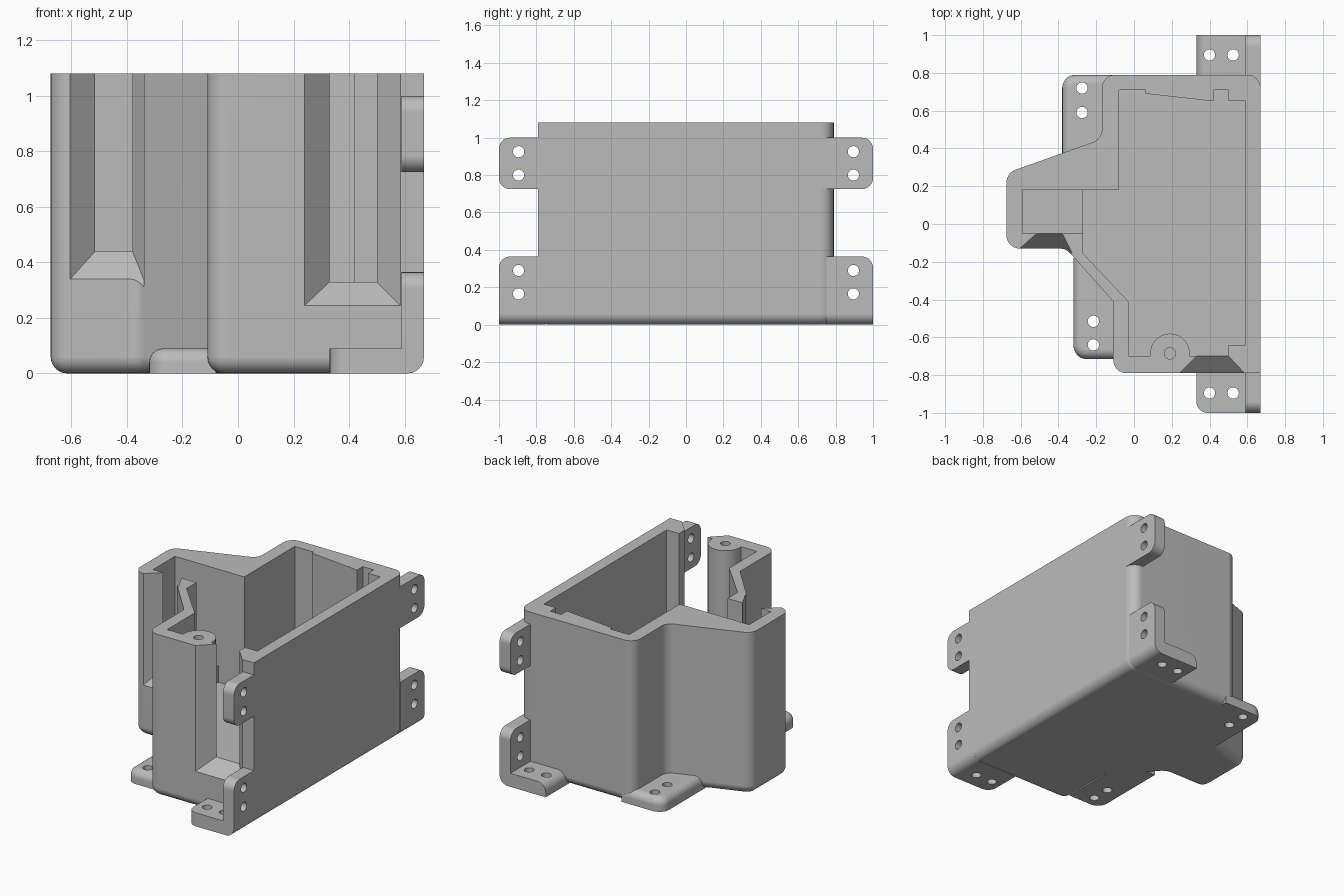
import bpy, bmesh, math
from mathutils import Vector

cube = bpy.data.objects.get("Cube")
if cube:
    bpy.data.objects.remove(cube, do_unlink=True)

HEIGHT, FLOOR, LEDGE, TAB = 1.08, 0.33, 0.44, 0.09

grey = bpy.data.materials.new("plain grey")
grey.use_nodes = True
COLOUR = (0.5, 0.5, 0.5, 1)
grey.diffuse_color = COLOUR
grey.node_tree.nodes["Principled BSDF"].inputs["Base Color"].default_value = COLOUR


def outline(points, steps=8):
    """Turn (x, y, radius) corners into a polygon with filleted corners."""
    result = []
    for i, (x, y, r) in enumerate(points):
        p = Vector((x, y))
        if not r:
            result.append(p)
            continue
        a = (Vector(points[i - 1][:2]) - p).normalized()
        b = (Vector(points[(i + 1) % len(points)][:2]) - p).normalized()
        half = a.angle(b) / 2
        centre = p + (a + b).normalized() * (r / math.sin(half))
        reach = r / math.tan(half)
        u, v = p + a * reach - centre, p + b * reach - centre
        sweep = u.angle(v)
        for k in range(steps + 1):
            t = k / steps
            result.append(centre + (u * math.sin((1 - t) * sweep) + v * math.sin(t * sweep)) / math.sin(sweep))
    return result


def make(name, bm):
    bmesh.ops.recalc_face_normals(bm, faces=bm.faces)
    mesh = bpy.data.meshes.new(name)
    bm.to_mesh(mesh)
    bm.free()
    ob = bpy.data.objects.new(name, mesh)
    bpy.context.collection.objects.link(ob)
    mesh.materials.append(grey)
    return ob


def prism(name, pts, lo, hi, axis="z", soften=None, radius=0.0):
    """Extrude a polygon along an axis; soften picks edges to round."""
    place = {"z": lambda p, h: (p[0], p[1], h),
             "y": lambda p, h: (p[0], h, p[1]),
             "x": lambda p, h: (h, p[0], p[1])}[axis]
    bm = bmesh.new()
    low = [bm.verts.new(place(p, lo)) for p in pts]
    high = [bm.verts.new(place(p, hi)) for p in pts]
    bm.faces.new(low)
    bm.faces.new(high)
    for i in range(len(pts)):
        bm.faces.new((low[i - 1], low[i], high[i], high[i - 1]))
    bmesh.ops.recalc_face_normals(bm, faces=bm.faces)
    if soften:
        edges = [e for e in bm.edges if all(soften(v.co) for v in e.verts)]
        bmesh.ops.bevel(bm, geom=edges, offset=radius, segments=6, profile=0.5, affect="EDGES")
    return make(name, bm)


def box(name, x0, x1, y0, y1, z0, z1):
    return prism(name, [(x0, y0), (x1, y0), (x1, y1), (x0, y1)], z0, z1)


def flared_slot(name, inner, outer, far):
    """Slot open at the top, widening from inner to outer (x0, x1, y, z)."""
    bm = bmesh.new()
    for t in (-0.1, far):
        x0, x1, y, z = [a + (b - a) * t for a, b in zip(inner, outer)]
        for x in (x0, x1):
            for h in (z, HEIGHT + 0.2):
                bm.verts.new((x, y, h))
    bmesh.ops.convex_hull(bm, input=bm.verts)
    return make(name, bm)


def drill(name, a, b, lo, hi, axis="z", r=0.03):
    circle = [(a + r * math.cos(k * math.tau / 24), b + r * math.sin(k * math.tau / 24)) for k in range(24)]
    return prism(name, circle, lo, hi, axis)


def finish(ob, cutters):
    """Subtract the cutters, then shade smooth with sharp creases."""
    bpy.ops.object.select_all(action="DESELECT")
    bpy.context.view_layer.objects.active = ob
    ob.select_set(True)
    for cutter in cutters:
        cutter.hide_render = True
        mod = ob.modifiers.new("cut", "BOOLEAN")
        mod.operation, mod.solver, mod.object = "DIFFERENCE", "EXACT", cutter
        bpy.ops.object.modifier_apply(modifier=mod.name)
        bpy.data.objects.remove(cutter, do_unlink=True)
    bpy.ops.object.shade_smooth_by_angle(angle=math.radians(30))
    ob.modifiers.new("flat_normals", "WEIGHTED_NORMAL").keep_sharp = True


# Housing shell
R = 0.07
shell = outline([(0.67, 0.79, R), (-0.17, 0.79, R), (-0.17, 0.45, R), (-0.675, 0.27, R),
                 (-0.675, -0.13, R), (-0.36, -0.13, R), (-0.11, -0.41, 0), (-0.11, -0.79, R),
                 (0.67, -0.79, 0)])
housing = prism("housing", shell, 0, HEIGHT, soften=lambda c: c.z < 0.001, radius=0.06)

# Main cavity, going round the screw post
post_x, post_y, post_r = 0.19, -0.685, 0.105
arc = [(post_x + post_r * math.cos(math.radians(a)), post_y + post_r * math.sin(math.radians(a)))
       for a in range(-8, 189, 14)]
cavity_outline = [(-0.08, 0.71), (0.06, 0.71), (0.06, 0.69), (0.42, 0.65), (0.42, 0.71), (0.5, 0.71),
                  (0.5, 0.65), (0.59, 0.65), (0.59, -0.64), (0.5, -0.64), (0.5, -0.70)] + arc + [
                  (-0.03, -0.70), (-0.03, -0.41), (-0.27, -0.155), (-0.27, 0.18), (-0.08, 0.18)]
finish(housing, [
    prism("cavity", cavity_outline, FLOOR, HEIGHT + 0.2),
    box("side_chamber", -0.59, -0.26, -0.05, 0.18, LEDGE, HEIGHT + 0.2),
    flared_slot("front_slot", (0.33, 0.5, -0.70, FLOOR), (0.24, 0.585, -0.79, 0.245), 1.2),
    flared_slot("side_slot", (-0.515, -0.38, -0.05, LEDGE), (-0.605, -0.34, -0.13, 0.34), 1.3),
    drill("post_hole", post_x, post_y, 0.5, HEIGHT + 0.1),
])

# Corner brackets and upper ears at both ends
bracket = outline([(0.33, 0, 0), (0.67, 0, 0.06), (0.67, 0.365, 0), (0.59, 0.365, 0),
                   (0.59, TAB, 0), (0.33, TAB, 0)])
for end, s in (("front", -1), ("back", 1)):
    def corner(c, s=s):
        ear_tip = c.z > 0.36 and abs(c.y) > 0.99
        foot_tip = s < 0 and c.x < 0.34 and abs(c.y) > 0.99
        foot_edge = s > 0 and c.x < 0.34 and c.z > 0.08
        return ear_tip or foot_tip or foot_edge

    lower = prism(end + "_lower_bracket", bracket, s * 0.75, s, "y", corner, 0.06)
    finish(lower, [drill("hole", x, s * 0.895, -0.1, 0.2) for x in (0.4, 0.525)]
           + [drill("hole", s * 0.895, z, 0.5, 0.8, "x") for z in (0.165, 0.29)])

    ear = outline([(s * 0.7, 0.725, 0), (s, 0.725, 0.06), (s, 1.0, 0.06), (s * 0.7, 1.0, 0)])
    upper = prism(end + "_upper_ear", ear, 0.59, 0.67, "x")
    finish(upper, [drill("hole", s * 0.895, z, 0.5, 0.8, "x") for z in (0.8, 0.925)])

# Side feet with rounded rims
for name, x0, y0, y1, hole_x, hole_ys in (
        ("back_side_foot", -0.38, 0.32, 0.79, -0.275, (0.72, 0.59)),
        ("front_side_foot", -0.32, -0.715, -0.18, -0.215, (-0.515, -0.64))):
    tip, root = (y1, y0) if y1 > 0.5 else (y0, y1)
    pts = outline([(x0, root, 0), (x0, tip, 0.07), (-0.08, tip, 0), (-0.08, root, 0)])
    foot = prism(name, pts, 0, TAB, soften=lambda c: c.z > 0.08 and c.x < -0.09 or c.z > 0.08 and abs(c.y - tip) < 0.01,
                 radius=0.05)
    finish(foot, [drill("hole", hole_x, y, -0.1, 0.2) for y in hole_ys])
